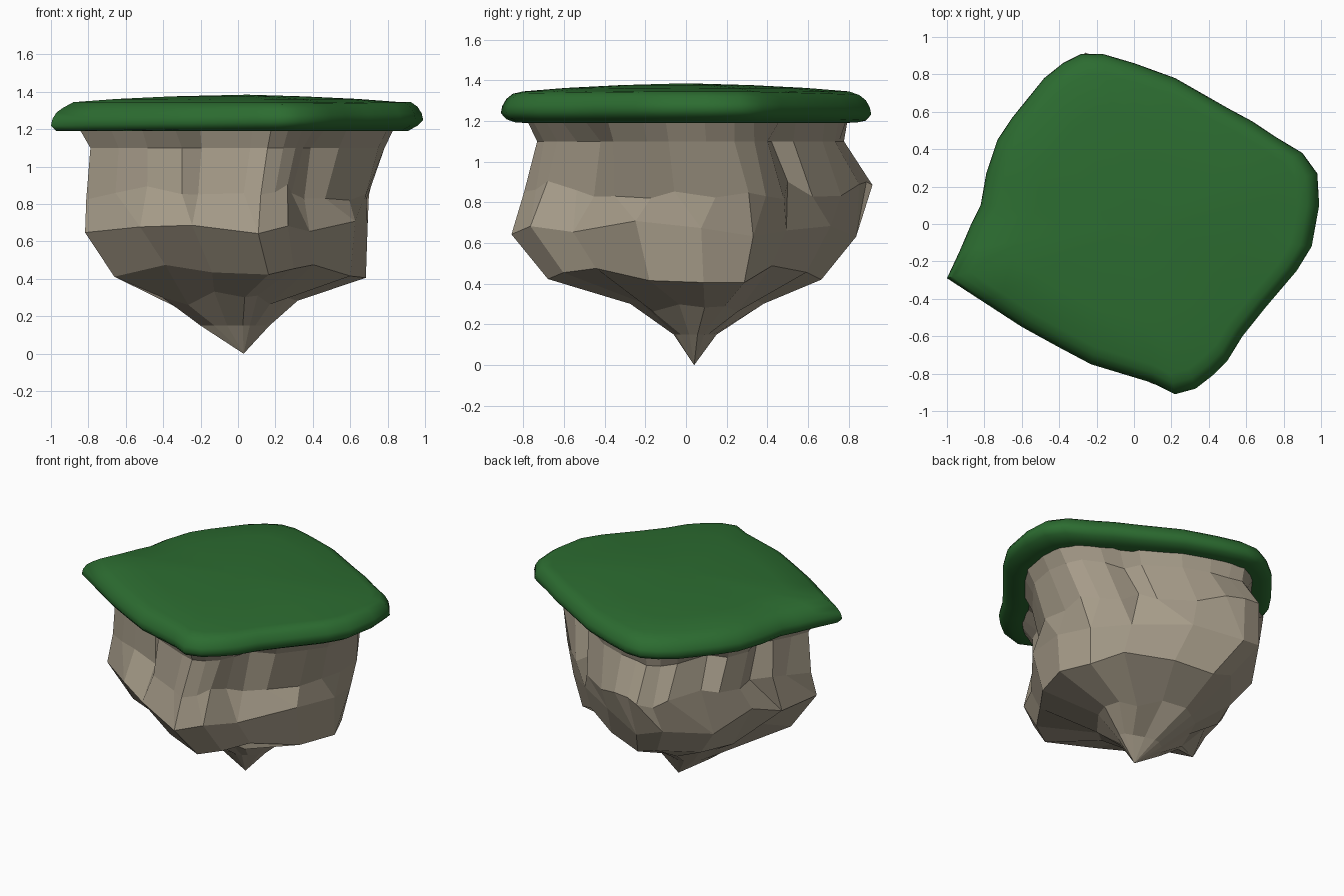
import bpy, bmesh, random
from mathutils import Vector

if "Cube" in bpy.data.objects:
    bpy.data.objects.remove(bpy.data.objects["Cube"])

random.seed(4)

# plan outline of the island, clockwise from the left corner
OUTLINE = [(-1, -.29), (-.93, -.14), (-.87, 0), (-.82, .1), (-.79, .27), (-.73, .45),
           (-.65, .57), (-.48, .78), (-.38, .86), (-.28, .91), (-.17, .91), (0, .86),
           (.22, .78), (.5, .62), (.63, .55), (.75, .47), (.9, .38), (.98, .27),
           (.99, .1), (.95, -.12), (.87, -.25), (.7, -.45), (.58, -.6), (.5, -.73),
           (.42, -.81), (.33, -.88), (.22, -.91), (.1, -.85), (-.23, -.75),
           (-.4, -.66), (-.6, -.55), (-.8, -.42)]


def material(name, color):
    m = bpy.data.materials.new(name)
    m.diffuse_color = (*color, 1)
    m.use_nodes = True
    m.node_tree.nodes["Principled BSDF"].inputs["Base Color"].default_value = m.diffuse_color
    return m


def finish(bm, name, mat, smooth):
    bmesh.ops.recalc_face_normals(bm, faces=bm.faces)
    for f in bm.faces:
        f.smooth = smooth
    me = bpy.data.meshes.new(name)
    bm.to_mesh(me)
    bm.free()
    ob = bpy.data.objects.new(name, me)
    ob.data.materials.append(mat)
    bpy.context.collection.objects.link(ob)
    return ob


def bridge(bm, a, b):
    n = len(a)
    for i in range(n):
        j = (i + 1) % n
        if len(b) == n:
            bm.faces.new((a[i], a[j], b[j], b[i]))
        elif i % 2 == 0:      # two upper columns merge into one below
            k, l = i // 2, (i // 2 + 1) % len(b)
            bm.faces.new((a[i], a[i + 1], b[k]))
            bm.faces.new((a[i + 1], a[(i + 2) % n], b[l], b[k]))


def cone_cap(bm, ring, point):
    tip = bm.verts.new(point)
    for i in range(len(ring)):
        bm.faces.new((ring[i], ring[(i + 1) % len(ring)], tip))


# grass slab: rounded rim swept around the outline, slightly domed top
bm = bmesh.new()
rings = []
for inset, z in [(.15, 1.19), (.08, 1.192), (.03, 1.205), (0, 1.235), (.008, 1.27),
                 (.03, 1.305), (.065, 1.33), (.12, 1.345), (.35, 1.362), (.65, 1.376)]:
    rings.append([bm.verts.new((x * (1 - inset), y * (1 - inset),
                                z + (.015 * x if .0 <= inset < .1 and z > 1.2 else 0)))
                  for x, y in OUTLINE])
for a, b in zip(rings, rings[1:]):
    bridge(bm, a, b)
cone_cap(bm, rings[-1], (.05, 0, 1.385))
bm.faces.new(rings[0])
grass = finish(bm, "grass_top", material("grass", (.025, .15, .03)), True)
bpy.context.view_layer.objects.active = grass
grass.select_set(True)
bpy.ops.object.shade_smooth_by_angle(angle=1.0)

# rock body: faceted rings (z, x min, x max, y min, y max), fewer columns low down
LEVELS = [(1.24, -.87, .86, -.80, .80), (1.10, -.81, .78, -.74, .77),
          (.86, -.80, .71, -.79, .90), (.64, -.85, .72, -.85, .82),
          (.45, -.65, .68, -.67, .69), (.30, -.41, .32, -.27, .38),
          (.15, -.20, .17, -.06, .15)]
bm = bmesh.new()
rings = []
for lv, (z, x0, x1, y0, y1) in enumerate(LEVELS):
    upper = lv < 3
    ring = []
    for i, (px, py) in enumerate(OUTLINE):
        if not upper and i % 2:
            continue
        p = Vector(((x0 + x1) / 2 + px * (x1 - x0) / 2,
                    (y0 + y1) / 2 + py * (y1 - y0) / 1.82, z))
        if 0 < lv < 6:
            s = random.uniform(.96, 1.02)
            if upper and i in (3, 6, 14, 22, 23, 29):     # crevices
                s -= .10
            p.x *= s
            p.y *= s
            p.z += random.uniform(-.045, .045) * (lv > 1)
            if lv == 3 and i % 4 == 0:
                p.z += .03
        ring.append(bm.verts.new(p))
    rings.append(ring)
for a, b in zip(rings, rings[1:]):
    bridge(bm, a, b)
cone_cap(bm, rings[-1], (.03, .04, 0))
bm.faces.new(rings[0])
finish(bm, "rock_body", material("rock", (.38, .33, .25)), False)
